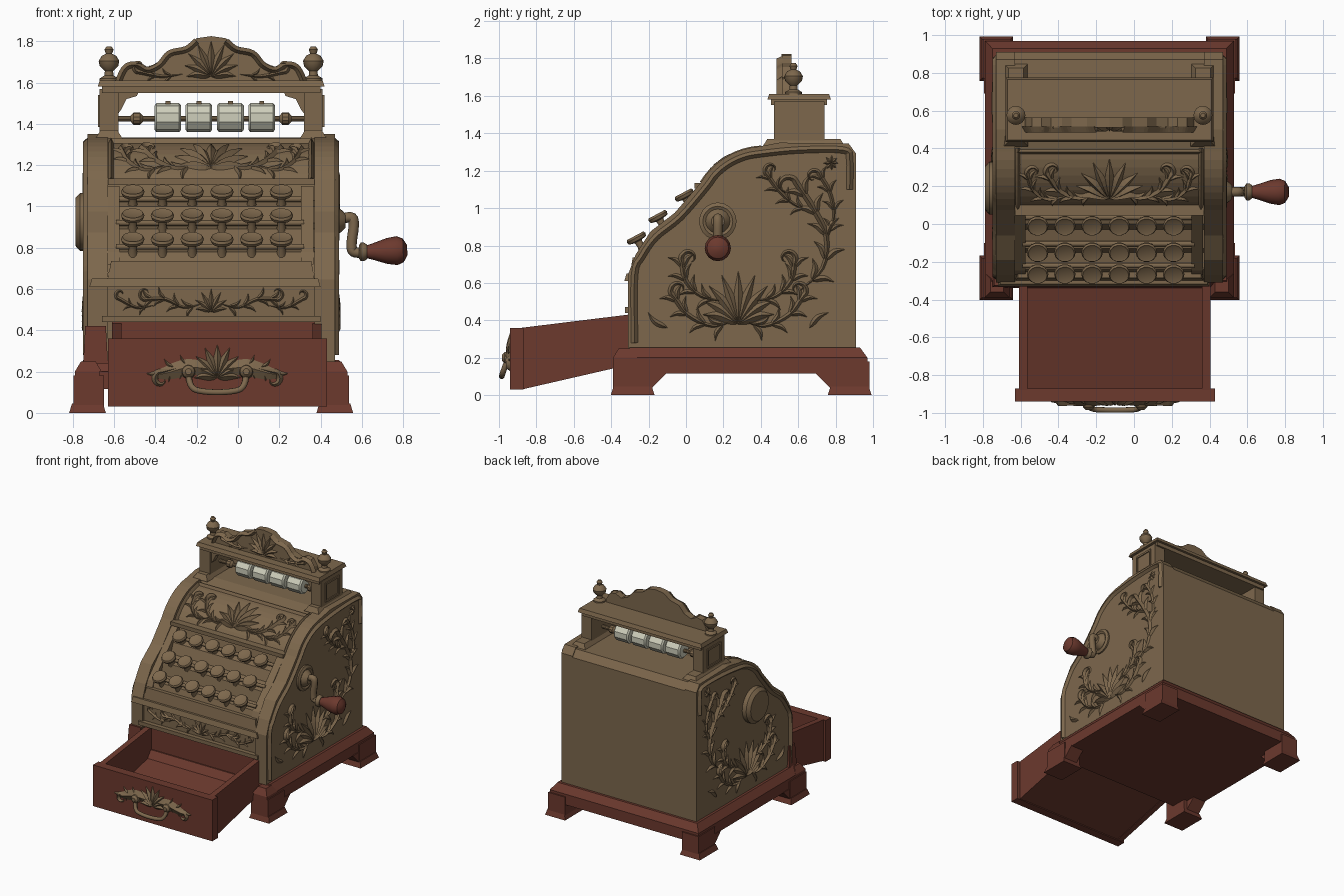
import bpy, bmesh
from math import sin, cos, pi, radians
from mathutils import Vector

cube = bpy.data.objects.get("Cube")
if cube:
    bpy.data.objects.remove(cube)

XC = -0.13          # middle of the cabinet
HW = 0.60           # half width of the cabinet


def material(name, rgb):
    m = bpy.data.materials.new(name)
    m.use_nodes = True
    m.diffuse_color = (*rgb, 1)
    m.node_tree.nodes["Principled BSDF"].inputs["Base Color"].default_value = (*rgb, 1)
    return m


BRASS = material("aged brass", (0.205, 0.137, 0.073))
WOOD = material("red wood", (0.150, 0.041, 0.027))
CREAM = material("cream enamel", (0.62, 0.62, 0.50))


def finish(bm, name, mat, smooth=False):
    bmesh.ops.recalc_face_normals(bm, faces=bm.faces[:])
    me = bpy.data.meshes.new(name)
    bm.to_mesh(me)
    bm.free()
    me.materials.append(mat)
    ob = bpy.data.objects.new(name, me)
    bpy.context.collection.objects.link(ob)
    if smooth:
        bpy.ops.object.select_all(action='DESELECT')
        ob.select_set(True)
        bpy.context.view_layer.objects.active = ob
        bpy.ops.object.shade_smooth_by_angle(angle=radians(35))
    return ob


def bridge(bm, rings):
    n = len(rings[0])
    for a, b in zip(rings, rings[1:]):
        for i in range(n):
            j = (i + 1) % n
            bm.faces.new((a[i], a[j], b[j], b[i]))
    bm.faces.new(rings[0])
    bm.faces.new(rings[-1])


def box(name, x, y, z, mat, top=0.0):
    """Box from ranges; top is how far the upper face is drawn in."""
    bm = bmesh.new()
    rings = []
    for h, t in ((z[0], 0), (z[1], top)):
        rings.append([bm.verts.new((px, py, h)) for px, py in (
            (x[0] + t, y[0] + t), (x[1] - t, y[0] + t), (x[1] - t, y[1] - t), (x[0] + t, y[1] - t))])
    bridge(bm, rings)
    return finish(bm, name, mat)


def prism(name, pts, axis, a, b, mat):
    bm = bmesh.new()
    bridge(bm, [[bm.verts.new((c, u, v) if axis == 'x' else (u, c, v)) for u, v in pts] for c in (a, b)])
    return finish(bm, name, mat)


def lathe(name, prof, loc, axis, mat, seg=16):
    bm = bmesh.new()
    q = Vector((0, 0, 1)).rotation_difference(Vector(axis).normalized())
    bridge(bm, [[bm.verts.new(Vector(loc) + q @ Vector((r * cos(2 * pi * i / seg), r * sin(2 * pi * i / seg), t)))
                 for i in range(seg)] for r, t in prof])
    return finish(bm, name, mat, True)


def tube(name, pts, r, mat):
    cu = bpy.data.curves.new(name, 'CURVE')
    cu.dimensions = '3D'
    cu.bevel_depth, cu.bevel_resolution, cu.use_fill_caps = r, 2, True
    sp = cu.splines.new('NURBS')
    sp.points.add(len(pts) - 1)
    for p, co in zip(sp.points, pts):
        p.co = (*co, 1)
    sp.use_endpoint_u, sp.order_u, sp.resolution_u = True, 3, 5
    cu.materials.append(mat)
    bpy.context.collection.objects.link(bpy.data.objects.new(name, cu))


# ---- relief ornament helpers: 2D paths raised from a surface ----
def spline(pts, steps=4):
    p = [Vector(q) for q in pts]
    p = [2 * p[0] - p[1]] + p + [2 * p[-1] - p[-2]]
    out = []
    for a, b, c, d in zip(p, p[1:], p[2:], p[3:]):
        for k in range(steps):
            t = k / steps
            out.append(0.5 * (2 * b + (c - a) * t + (2 * a - 5 * b + 4 * c - d) * t * t
                              + (3 * b - a - 3 * c + d) * t ** 3))
    return out + [p[-2]]


def ribbon(bm, frame, pts, w, h, taper=True):
    path, rings = spline(pts), []
    n = len(path) - 1
    for i, p in enumerate(path):
        d = path[min(i + 1, n)] - path[max(i - 1, 0)]
        side = Vector((-d.y, d.x)).normalized() * w / 2
        k = 0.12 + 0.88 * sin(pi * (i / n) ** 0.7) if taper else 1
        rings.append([bm.verts.new(frame(q.x, q.y, e)) for q, e in (
            (p + side * k, -0.005), (p, h * k), (p - side * k, -0.005))])
    bridge(bm, rings)


def leaf(bm, frame, c, ang, length, w, bend=0.3):
    d = Vector((cos(ang), sin(ang))) * length
    n = Vector((-d.y, d.x)) * bend
    c = Vector(c)
    ribbon(bm, frame, [c, c + d * 0.55 + n * 0.4, c + d], w, w * 0.45)


def fan(bm, frame, c, r, n, a0, a1, w):
    for i in range(n):
        t = i / (n - 1)
        leaf(bm, frame, c, radians(a0 + (a1 - a0) * t), r * (0.7 + 0.3 * sin(pi * t)), w, 0.4 * (0.5 - t))


def sprig(bm, frame, pts, w, size):
    """Stem with leaves on both sides, ending in a small curl."""
    path = spline(pts)
    a = (path[-1] - path[-2]).to_2d()
    ang = Vector((1, 0)).angle_signed(a) * -1
    turn = 1 if (path[1] - path[0]).cross(a) > 0 else -1
    end, curl = path[-1], []
    for i in range(1, 7):
        end = end + Vector((cos(ang), sin(ang))) * size * 0.42 * (1 - i * 0.09)
        ang += turn * 0.85
        curl.append(tuple(end))
    ribbon(bm, frame, [tuple(q) for q in pts] + curl, w, w * 0.6)
    for i in range(2, len(path) - 1, 3):
        d = path[i + 1] - path[i - 1]
        base = -Vector((1, 0)).angle_signed(d)
        for s in (1, -1):
            leaf(bm, frame, path[i], base + s * 0.8, size, size * 0.34, -0.35 * s)


def arc(r, a0, a1, n=8):
    return [(0.42 + r * cos(radians(a0 + (a1 - a0) * i / n)),
             0.93 + r * sin(radians(a0 + (a1 - a0) * i / n))) for i in range(n + 1)]


# ---- wooden base with bracket feet ----
box("base_floor", (XC - 0.66, XC + 0.66), (-0.31, 0.97), (0.115, 0.20), WOOD)
box("base_moulding", (XC - 0.66, XC + 0.66), (-0.34, 0.97), (0.20, 0.255), WOOD, 0.04)
for s, side in ((1, "left"), (-1, "right")):
    xs = lambda a, b: tuple(sorted((XC + s * a, XC + s * b)))
    box(f"{side}_base_rail", xs(0.54, 0.66), (-0.39, -0.30), (0.115, 0.20), WOOD)
    box(f"{side}_base_rail_top", xs(0.53, 0.66), (-0.39, -0.26), (0.20, 0.25), WOOD, 0.03)
    for end, y0, y1, d in (("front", -0.39, -0.18, 1), ("back", 0.77, 0.98, -1)):
        box(f"{side}_{end}_foot", xs(0.52, 0.668), (y0, y1), (0.03, 0.18), WOOD)
        box(f"{side}_{end}_foot_pad", xs(0.51, 0.688), (y0 - 0.012, y1 + 0.012), (0, 0.045), WOOD, 0.014)
        inner = y1 if d > 0 else y0
        prism(f"{side}_{end}_foot_bracket", [(inner, 0.04), (inner + d * 0.08, 0.12), (inner, 0.12)],
              'x', XC + s * 0.55, XC + s * 0.665, WOOD)
box("drawer_guide", (-0.75, -0.63), (-0.335, -0.24), (0.24, 0.42), WOOD, 0.01)

# ---- cabinet: two shaped cheeks and a stepped core ----
cheek = [(0.91, 0.25), (0.91, 1.29), (0.87, 1.345), (0.5, 1.35)] + arc(0.40, 95, 150) + [
    (-0.06, 0.975), (-0.19, 0.875), (-0.27, 0.75), (-0.31, 0.645), (-0.31, 0.25)]
core = [(0.91, 0.25), (0.91, 1.28), (0.87, 1.335), (0.5, 1.335)] + arc(0.38, 95, 150) + [
    (0.07, 1.03), (0.0, 1.0), (-0.03, 0.92), (-0.13, 0.89), (-0.15, 0.80), (-0.24, 0.78),
    (-0.26, 0.72), (-0.29, 0.68), (-0.29, 0.45), (-0.24, 0.45), (-0.24, 0.25)]
prism("cabinet_core", core, 'x', XC - 0.50, XC + 0.50, BRASS)
for s, side in ((1, "left"), (-1, "right")):
    prism(f"{side}_cheek", cheek, 'x', XC + s * 0.50, XC + s * HW, BRASS)
    # relief on the cheek
    frame = lambda u, v, h, s=s: (XC + s * (HW + h), u, v)
    bm = bmesh.new()
    rim = [(-0.275, 0.28), (-0.275, 0.64), (-0.235, 0.74), (-0.16, 0.845), (-0.03, 0.95)] + \
        arc(0.36, 150, 95)[::2] + [(0.6, 1.31), (0.84, 1.31), (0.875, 1.26), (0.875, 1.1)]
    ribbon(bm, frame, rim, 0.045, 0.02, False)
    fan(bm, frame, (0.28, 0.38), 0.28, 9, 15, 165, 0.06)
    for m in (1, -1):
        at = lambda u, v, m=m: (0.28 + m * u, v)
        sprig(bm, frame, [at(0.02, 0.40), at(0.14, 0.37), at(0.27, 0.43), at(0.34, 0.52)], 0.035, 0.10)
        sprig(bm, frame, [at(0.08, 0.50), at(0.20, 0.53), at(0.28, 0.61), at(0.30, 0.70)], 0.035, 0.10)
        leaf(bm, frame, at(0.38, 0.36), pi / 2 - m * 0.9, 0.13, 0.04)
    sprig(bm, frame, [(0.60, 0.55), (0.73, 0.68), (0.75, 0.85), (0.68, 1.0), (0.60, 1.12)], 0.04, 0.12)
    sprig(bm, frame, [(0.74, 0.80), (0.79, 0.95), (0.77, 1.08), (0.72, 1.17)], 0.03, 0.08)
    sprig(bm, frame, [(0.68, 0.98), (0.58, 1.02), (0.50, 1.09), (0.44, 1.17)], 0.03, 0.08)
    fan(bm, frame, (0.78, 1.24), 0.045, 8, 0, 315, 0.025)
    finish(bm, f"{side}_cheek_relief", BRASS)

# ---- front mouldings and decorated strip ----
box("lower_ledge", (-0.66, 0.40), (-0.325, -0.25), (0.44, 0.47), BRASS)
box("upper_ledge", (-0.72, 0.40), (-0.33, -0.25), (0.61, 0.65), BRASS, 0.012)
box("key_sill", (-0.63, 0.37), (-0.30, -0.22), (0.65, 0.735), BRASS, 0.015)
box("panel_bead", (-0.63, 0.37), (0.045, 0.12), (1.105, 1.135), BRASS)
for x in (-0.605, 0.335):
    prism("key_frame_side", [(-0.27, 0.72), (-0.245, 0.78), (0.06, 1.10), (0.12, 1.10), (-0.15, 0.72)],
          'x', x - 0.03, x + 0.03, BRASS)
strip = lambda u, v, h: (XC + u, -0.29 - h, v)
panel = lambda u, v, h: (XC + u, 0.42 + (0.38 + h) * cos(radians(150) - v / 0.38),
                         0.93 + (0.38 + h) * sin(radians(150) - v / 0.38))
bm = bmesh.new()
fan(bm, strip, (0, 0.49), 0.11, 7, 10, 170, 0.03)
fan(bm, panel, (0, 0.08), 0.24, 9, 5, 175, 0.06)
for m in (1, -1):
    sprig(bm, strip, [(m * 0.04, 0.53), (m * 0.13, 0.51), (m * 0.22, 0.55), (m * 0.30, 0.55)], 0.025, 0.07)
    sprig(bm, strip, [(m * 0.28, 0.52), (m * 0.36, 0.51), (m * 0.44, 0.55)], 0.025, 0.05)
    sprig(bm, panel, [(m * 0.06, 0.12), (m * 0.16, 0.08), (m * 0.26, 0.13), (m * 0.32, 0.22)], 0.035, 0.09)
    sprig(bm, panel, [(m * 0.22, 0.10), (m * 0.32, 0.07), (m * 0.40, 0.13), (m * 0.43, 0.22)], 0.03, 0.08)
    ribbon(bm, panel, [(m * 0.485, 0.01), (m * 0.485, 0.2), (m * 0.485, 0.38)], 0.03, 0.025, False)
ribbon(bm, panel, [(-0.49, 0.36), (0, 0.36), (0.49, 0.36)], 0.03, 0.02, False)
finish(bm, "front_relief", BRASS)

# ---- three rows of six keys ----
for y, z in ((-0.265, 0.84), (-0.15, 0.955), (-0.01, 1.07)):
    tube("key_row_bar", [(-0.59, y + 0.045, z - 0.035), (XC, y + 0.045, z - 0.035), (0.32, y + 0.045, z - 0.035)],
         0.014, BRASS)
    for i in range(6):
        lathe("key", [(0.045, -0.14), (0.018, -0.05), (0.022, -0.02), (0.052, -0.014), (0.057, 0.002),
                      (0.05, 0.014), (0.04, 0.01)], (-0.51 + i * 0.144, y, z), (0, -0.47, 0.88), BRASS, 14)

# ---- display head: posts, cornice, reels ----
for s in (1, -1):
    px = XC + s * 0.495
    box("post_plinth", (px - 0.065, px + 0.065), (0.41, 0.85), (1.33, 1.37), BRASS, 0.025)
    box("post", (px - 0.045, px + 0.045), (0.47, 0.74), (1.36, 1.57), BRASS)
    fx = px + s * 0.045
    for ys, zs in (((0.52, 0.69), (1.385, 1.40)), ((0.52, 0.69), (1.525, 1.54)),
                   ((0.52, 0.535), (1.385, 1.54)), ((0.675, 0.69), (1.385, 1.54))):
        box("post_panel_frame", (fx - 0.008, fx + 0.008), ys, zs, BRASS)
    e = px - s * 0.045
    prism("window_bracket", [(e, 1.56), (e - s * 0.10, 1.56), (e - s * 0.09, 1.535), (e - s * 0.04, 1.52),
                             (e - s * 0.015, 1.47), (e, 1.45)], 'y', 0.49, 0.54, BRASS)
    lathe("finial", [(0.045, 0), (0.045, 0.015), (0.022, 0.03), (0.02, 0.05), (0.045, 0.075), (0.05, 0.1),
                     (0.035, 0.125), (0.015, 0.135), (0.022, 0.155), (0.012, 0.17)],
          (px, 0.575, 1.605), (0, 0, 1), BRASS)
    lathe("axle_knob", [(0.014, -0.03), (0.03, -0.015), (0.03, 0.015), (0.014, 0.03)],
          (XC + s * 0.36, 0.6, 1.425), (1, 0, 0), BRASS, 10)
box("cornice_soffit", (-0.66, 0.40), (0.455, 0.755), (1.55, 1.58), BRASS)
box("cornice", (-0.68, 0.42), (0.435, 0.775), (1.58, 1.61), BRASS, 0.01)
lathe("reel_axle", [(0.014, -0.45), (0.014, 0.45)], (XC, 0.6, 1.425), (1, 0, 0), BRASS, 10)
for x in (-0.34, -0.19, -0.037, 0.115):
    lathe("number_reel", [(0.058, -0.065), (0.07, -0.055), (0.07, 0.055), (0.058, 0.065)],
          (x, 0.6, 1.43), (1, 0, 0), CREAM, 10)
    box("reel_tab", (x - 0.012, x + 0.012), (0.59, 0.61), (1.49, 1.51), BRASS)

# ---- crest ----
half = [(0.07, 1.815), (0.12, 1.775), (0.20, 1.755), (0.25, 1.70), (0.31, 1.675), (0.36, 1.70),
        (0.41, 1.69), (0.44, 1.64), (0.45, 1.60)]
prism("crest", [(XC - u, v) for u, v in half[::-1]] + [(XC, 1.825)] + [(XC + u, v) for u, v in half],
      'y', 0.51, 0.565, BRASS)
crest = lambda u, v, h: (XC + u, 0.51 - h, v)
bm = bmesh.new()
fan(bm, crest, (0, 1.63), 0.17, 9, 0, 180, 0.045)
for m in (1, -1):
    ribbon(bm, crest, [(m * u, v - 0.015) for u, v in half], 0.035, 0.025, False)
    sprig(bm, crest, [(m * 0.14, 1.64), (m * 0.24, 1.63), (m * 0.34, 1.65)], 0.03, 0.06)
finish(bm, "crest_relief", BRASS)

# ---- crank on the left, round cap on the right ----
lathe("crank_hub", [(0.10, -0.01), (0.10, 0.012), (0.08, 0.022), (0.065, 0.014), (0.05, 0.035), (0.035, 0.05)],
      (0.47, 0.17, 0.93), (1, 0, 0), BRASS, 20)
tube("crank_arm", [(0.48, 0.17, 0.93), (0.55, 0.17, 0.96), (0.565, 0.17, 0.92), (0.545, 0.17, 0.80),
                   (0.565, 0.17, 0.77), (0.63, 0.17, 0.78)], 0.025, BRASS)
lathe("crank_collar", [(0.03, 0), (0.045, 0.01), (0.045, 0.025), (0.035, 0.04)], (0.585, 0.17, 0.78), (1, 0, 0), BRASS)
lathe("crank_handle", [(0.03, 0), (0.042, 0.04), (0.062, 0.1), (0.07, 0.15), (0.058, 0.18), (0.025, 0.2)],
      (0.62, 0.17, 0.78), (1, 0, 0.04), WOOD)
lathe("side_cap", [(0.14, 0), (0.14, 0.035), (0.125, 0.05), (0.115, 0.058)], (-0.73, 0.19, 0.925), (-1, 0, 0), BRASS, 24)

# ---- open drawer, sloping down to the front ----
for x in (-0.61, 0.36):
    prism("drawer_side", [(-0.88, 0.03), (-0.88, 0.36), (-0.27, 0.435), (-0.27, 0.17)], 'x', x, x + 0.045, WOOD)
prism("drawer_bottom", [(-0.88, 0.035), (-0.88, 0.075), (-0.27, 0.215), (-0.27, 0.175)], 'x', -0.58, 0.38, WOOD)
box("drawer_back", (-0.61, 0.405), (-0.29, -0.25), (0.17, 0.44), WOOD)
box("drawer_front", (-0.63, 0.43), (-0.94, -0.87), (0.03, 0.36), WOOD)
pull = lambda u, v, h: (-0.10 + u, -0.94 - h, v)
bm = bmesh.new()
fan(bm, pull, (0, 0.17), 0.16, 9, 0, 180, 0.05)
for m in (1, -1):
    ribbon(bm, pull, [(m * 0.02, 0.21), (m * 0.14, 0.22), (m * 0.26, 0.19), (m * 0.34, 0.19)], 0.10, 0.025)
    sprig(bm, pull, [(m * 0.08, 0.22), (m * 0.17, 0.22), (m * 0.26, 0.20)], 0.04, 0.08)
    lathe("pull_boss", [(0.035, 0), (0.03, 0.03), (0.015, 0.045)], (-0.10 + m * 0.14, -0.94, 0.20), (0, -1, 0), BRASS)
finish(bm, "drawer_pull_plate", BRASS)
tube("drawer_pull", [(-0.10 + u, y, z) for u, y, z in (
    (-0.14, -0.95, 0.20), (-0.14, -0.98, 0.12), (-0.06, -0.985, 0.10), (0.06, -0.985, 0.10),
    (0.14, -0.98, 0.12), (0.14, -0.95, 0.20))], 0.015, BRASS)
